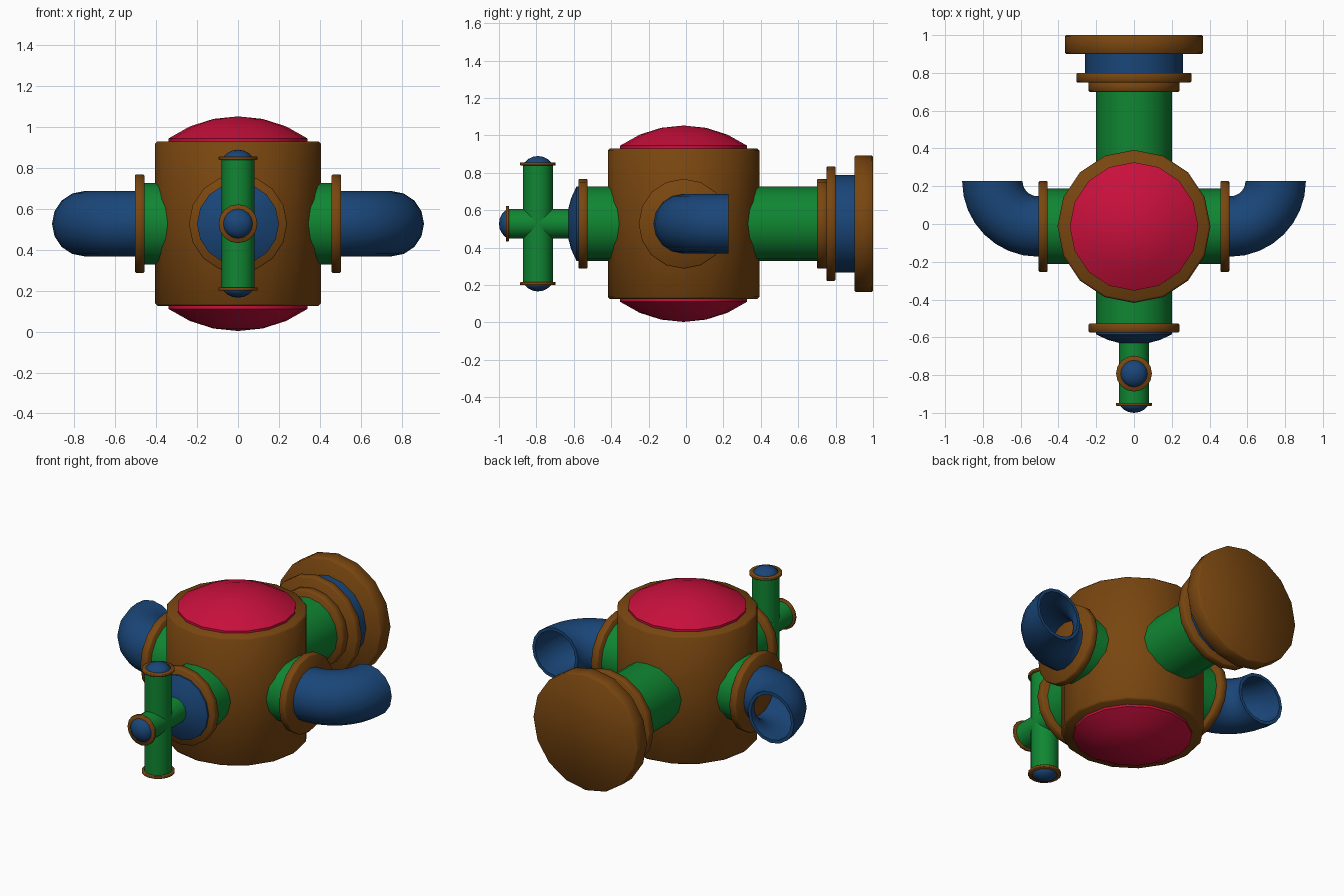
import bpy, bmesh, math
from mathutils import Vector

if "Cube" in bpy.data.objects:
    bpy.data.objects.remove(bpy.data.objects["Cube"])

SIDES = 16
CY, CZ = -0.013, 0.528          # centre of the hub
HUB = Vector((0, CY, CZ))
CROSS = Vector((0, -0.792, CZ))  # centre of the small valve cross


def material(name, rgb):
    m = bpy.data.materials.new(name)
    m.diffuse_color = (*rgb, 1)
    m.use_nodes = True
    m.node_tree.nodes["Principled BSDF"].inputs["Base Color"].default_value = m.diffuse_color
    return m


BROWN = material("brown", (0.19, 0.061, 0.005))
GREEN = material("green", (0.005, 0.24, 0.032))
BLUE = material("blue", (0.010, 0.061, 0.19))
RED = material("red", (0.58, 0.005, 0.045))


def finish(name, bm, mat, angle=50):
    bmesh.ops.recalc_face_normals(bm, faces=bm.faces)
    me = bpy.data.meshes.new(name)
    bm.to_mesh(me)
    bm.free()
    ob = bpy.data.objects.new(name, me)
    bpy.context.collection.objects.link(ob)
    me.materials.append(mat)
    bpy.ops.object.select_all(action='DESELECT')
    ob.select_set(True)
    bpy.context.view_layer.objects.active = ob
    bpy.ops.object.shade_smooth_by_angle(angle=math.radians(angle))
    return ob


def bridge(bm, a, b):
    for i in range(SIDES):
        j = (i + 1) % SIDES
        bm.faces.new((a[i], a[j], b[j], b[i]))


def ring(bm, centre, u, v, r):
    return [bm.verts.new(centre + r * (u * math.cos(t) + v * math.sin(t)))
            for t in (2 * math.pi * i / SIDES for i in range(SIDES))]


def lathe(name, profile, origin, axis, mat):
    """Revolve (radius, distance) points about an axis through origin."""
    n = Vector(axis)
    u = Vector((1, 0, 0)) if abs(n.x) < 0.5 else Vector((0, 1, 0))
    v = n.cross(u)
    bm = bmesh.new()
    rings = [ring(bm, Vector(origin) + n * d, u, v, r) for r, d in profile]
    for a, b in zip(rings, rings[1:]):
        bridge(bm, a, b)
    bm.faces.new(rings[0])
    bm.faces.new(rings[-1])
    bmesh.ops.remove_doubles(bm, verts=bm.verts, dist=1e-5)
    return finish(name, bm, mat)


def pipe(name, r, d0, d1, origin, axis, mat):
    return lathe(name, [(r, d0), (r, d1)], origin, axis, mat)


def flange(name, r, d0, d1, origin, axis, bev=0.005):
    return lathe(name, [(r - bev, d0), (r, d0 + bev), (r, d1 - bev), (r - bev, d1)],
                 origin, axis, BROWN)


def dome(name, r, d0, lip, h, origin, axis, mat, steps=3):
    """Shallow spherical cap of height h above a short straight lip."""
    R = (r * r + h * h) / (2 * h)
    a = math.asin(min(1, r / R))
    pts = [(r, d0)]
    for i in range(steps + 1):
        t = a * (1 - i / steps)
        pts.append((max(R * math.sin(t), 1e-7), d0 + lip + h - R * (1 - math.cos(t))))
    return lathe(name, pts, origin, axis, mat)


def elbow(name, s):
    """Hollow quarter bend turning from the side arm towards the back."""
    R, steps = 0.24, 8
    centre = Vector((s * 0.51, CY + R, CZ))
    up = Vector((0, 0, 1))
    bm = bmesh.new()

    def sweep(r):
        out = [ring(bm, Vector((s * 0.48, CY, CZ)), Vector((0, -1, 0)), up, r)]
        for k in range(steps + 1):
            t = math.pi / 2 * k / steps
            d = Vector((s * math.sin(t), -math.cos(t), 0))
            out.append(ring(bm, centre + d * R, d, up, r))
        for a, b in zip(out, out[1:]):
            bridge(bm, a, b)
        return out

    outer, inner = sweep(0.16), sweep(0.14)
    bridge(bm, outer[-1], inner[-1])
    bm.faces.new(outer[0])
    bm.faces.new(inner[0])
    finish(name, bm, BLUE)


# Central hub with domed caps
flange("hub_body", 0.405, -0.403, 0.403, HUB, (0, 0, 1), 0.012)
for side, s in (("top", 1), ("bottom", -1)):
    dome(side + "_cap", 0.34, 0.39, 0.027, 0.108, HUB, (0, 0, s), RED)

# Side arms with open elbows
for side, s in (("right", 1), ("left", -1)):
    pipe(side + "_arm", 0.20, 0.25, 0.47, HUB, (s, 0, 0), GREEN)
    flange(side + "_flange", 0.24, 0.457, 0.505, HUB, (s, 0, 0))
    elbow(side + "_elbow", s)

# Front arm and its cap (distances measured from y = 0)
AXIS = Vector((0, 0, CZ))
FRONT, BACK = (0, -1, 0), (0, 1, 0)
pipe("front_arm", 0.20, 0.25, 0.54, AXIS, FRONT, GREEN)
flange("front_flange", 0.24, 0.527, 0.575, AXIS, FRONT)
dome("front_cap", 0.20, 0.56, 0.025, 0.053, AXIS, FRONT, BLUE)

# Small valve cross on the front
pipe("valve_stem", 0.08, 0.60, 0.955, AXIS, FRONT, GREEN)
flange("valve_stem_flange", 0.095, 0.947, 0.963, AXIS, FRONT, 0.002)
dome("valve_stem_cap", 0.072, 0.955, 0.010, 0.035, AXIS, FRONT, BLUE)
pipe("valve_upright", 0.08, -0.317, 0.317, CROSS, (0, 0, 1), GREEN)
for side, s in (("upper", 1), ("lower", -1)):
    flange(side + "_valve_flange", 0.095, 0.312, 0.328, CROSS, (0, 0, s), 0.002)
    dome(side + "_valve_cap", 0.072, 0.32, 0.007, 0.035, CROSS, (0, 0, s), BLUE)

# Back arm with stepped flanges and end disc
pipe("back_arm", 0.20, 0.25, 0.71, AXIS, BACK, GREEN)
flange("back_flange", 0.24, 0.70, 0.755, AXIS, BACK)
flange("back_wide_flange", 0.305, 0.75, 0.80, AXIS, BACK)
pipe("back_collar", 0.26, 0.79, 0.91, AXIS, BACK, BLUE)
flange("back_end_disc", 0.364, 0.90, 1.0, AXIS, BACK, 0.006)
